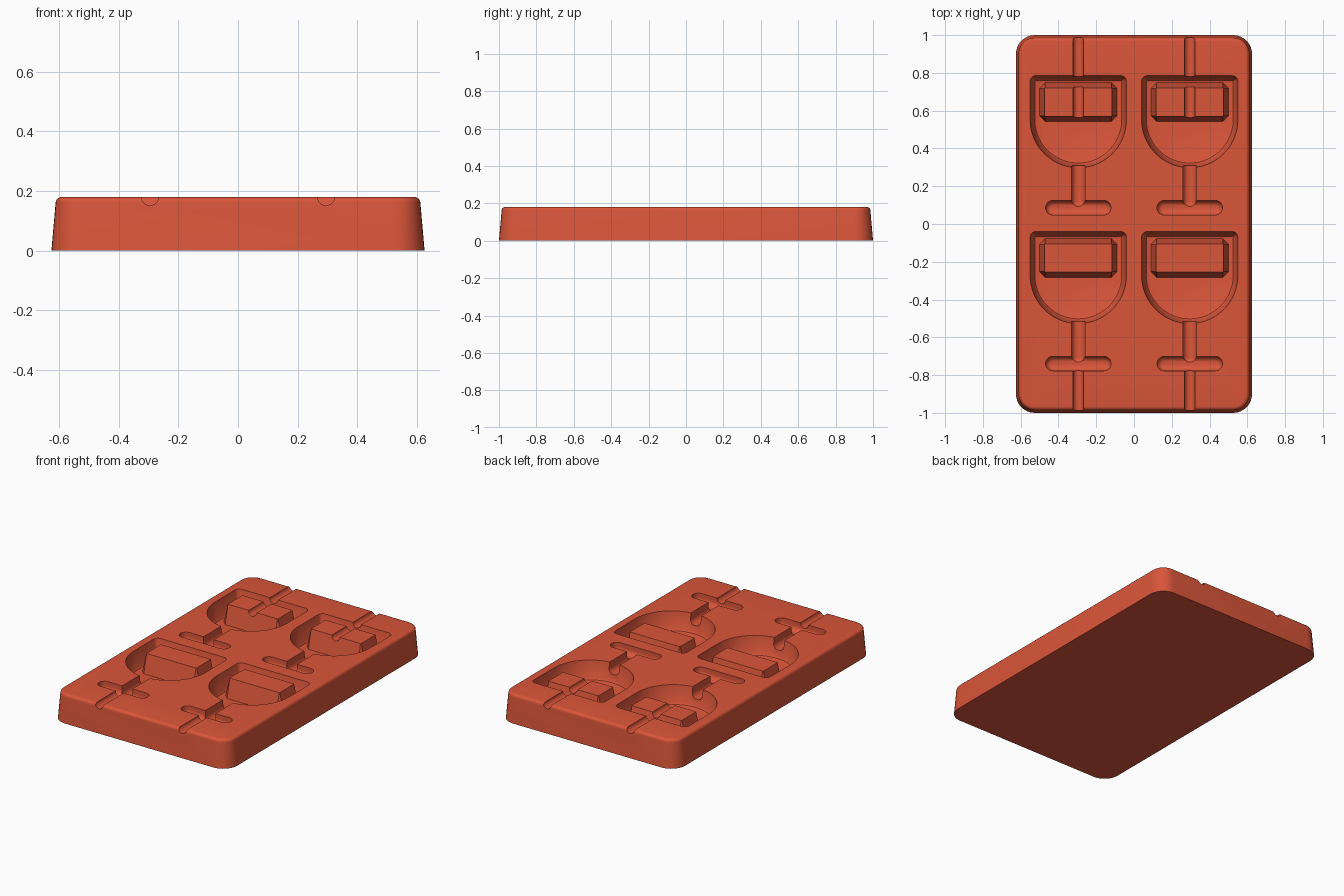
import bpy, bmesh
from math import sin, cos, pi

cube = bpy.data.objects.get("Cube")
if cube:
    bpy.data.objects.remove(cube, do_unlink=True)

TOP = 0.18
GLASS_X = (-0.295, 0.295)
ROWS = (0.0, -0.825)
SPOTS = [(x, y) for x in GLASS_X for y in ROWS]

clay = bpy.data.materials.new("terracotta_red")
clay.use_nodes = True
color = (0.70, 0.092, 0.042, 1)
clay.diffuse_color = color
clay.node_tree.nodes["Principled BSDF"].inputs["Base Color"].default_value = color


def arc(cx, cy, r, a0, a1, n):
    return [(cx + r * cos(a0 + (a1 - a0) * i / n),
             cy + r * sin(a0 + (a1 - a0) * i / n)) for i in range(n + 1)]


def rounded_rect(hx, hy, r, cy=0, n=8):
    """Outline function of the inset, counter-clockwise."""
    def outline(d):
        rad = max(r - d, 0.002)
        ax, ay = hx - d - rad, hy - d - rad
        pts = []
        for k, (sx, sy) in enumerate(((1, 1), (-1, 1), (-1, -1), (1, -1))):
            pts += arc(sx * ax, cy + sy * ay, rad, k * pi / 2, (k + 1) * pi / 2, n)
        return pts
    return outline


def bowl_outline(d):
    """Straight sided cup with a half round bottom."""
    r, top, cy = 0.255 - d, 0.785 - d, 0.553
    c = max(0.03 - d, 0.004)
    return (arc(r - c, top - c, c, 0, pi / 2, 5)
            + arc(c - r, top - c, c, pi / 2, pi, 5)
            + arc(0, cy, r, pi, 2 * pi, 40))


def loft(name, outline, levels, spots=((0, 0),)):
    """Stack inset outlines from the lowest level up, once per spot."""
    bm = bmesh.new()
    for ox, oy in spots:
        rings = [[bm.verts.new((x + ox, y + oy, z)) for x, y in outline(d)]
                 for d, z in levels]
        for a, b in zip(rings, rings[1:]):
            for i in range(len(a)):
                j = (i + 1) % len(a)
                bm.faces.new((a[i], a[j], b[j], b[i]))
        bm.faces.new(rings[0][::-1])
        bm.faces.new(rings[-1])
    bmesh.ops.recalc_face_normals(bm, faces=bm.faces)
    mesh = bpy.data.meshes.new(name)
    bm.to_mesh(mesh)
    bm.free()
    mesh.materials.append(clay)
    obj = bpy.data.objects.new(name, mesh)
    bpy.context.collection.objects.link(obj)
    return obj


def combine(target, tool, operation):
    mod = target.modifiers.new(tool.name, "BOOLEAN")
    mod.object, mod.operation, mod.solver = tool, operation, "EXACT"
    bpy.context.view_layer.objects.active = target
    bpy.ops.object.modifier_apply(modifier=mod.name)
    bpy.data.objects.remove(tool, do_unlink=True)


def channel_levels(r, depth):
    """Round bottomed trough section, continued above the top face."""
    low = [(r * (1 - sin(a)), TOP - depth + r * (1 - cos(a)))
           for a in [pi / 2 * (0.2 + 0.8 * i / 6) for i in range(7)]]
    return low + [(0, TOP + 0.03)]


# Tray with drafted sides and a rounded top rim
rim = [(0.014 + 0.02 * (1 - cos(a)), TOP - 0.02 + 0.02 * sin(a))
       for a in [pi / 2 * i / 5 for i in range(6)]]
tray = loft("mould_tray", rounded_rect(0.625, 1.0, 0.1), [(0, 0)] + rim)

# Cup cavities
bowls = loft("bowl_cutter", bowl_outline,
             [(0.036, 0.06), (0.025, 0.064), (0.017, 0.075), (0, TOP), (0, 0.22)], SPOTS)
combine(tray, bowls, "DIFFERENCE")

# Raised rectangular block in each cup
blocks = loft("cup_block", rounded_rect(0.178, 0.075, 0.003, 0.645, 1),
              [(-0.028, 0.04), (-0.028, 0.06), (0, TOP)], SPOTS)
combine(tray, blocks, "UNION")

# Stem and foot troughs
stems = loft("stem_cutter", rounded_rect(0.036, 0.13, 0.034, 0.215),
             channel_levels(0.034, 0.07), SPOTS)
combine(tray, stems, "DIFFERENCE")
feet = loft("foot_cutter", rounded_rect(0.173, 0.038, 0.0379, 0.086),
            channel_levels(0.034, 0.06), SPOTS)
combine(tray, feet, "DIFFERENCE")

# Half round pouring grooves at both ends
for x in GLASS_X:
    for y0, y1 in ((0.56, 1.06), (-1.06, -0.75)):
        bpy.ops.mesh.primitive_cylinder_add(
            vertices=32, radius=0.028, depth=y1 - y0,
            location=(x, (y0 + y1) / 2, TOP), rotation=(pi / 2, 0, 0))
        groove = bpy.context.object
        groove.name = "groove_cutter"
        groove.data.materials.append(clay)
        combine(tray, groove, "DIFFERENCE")

bpy.ops.object.select_all(action="DESELECT")
tray.select_set(True)
bpy.context.view_layer.objects.active = tray
bpy.ops.object.shade_smooth_by_angle(angle=pi / 6)
